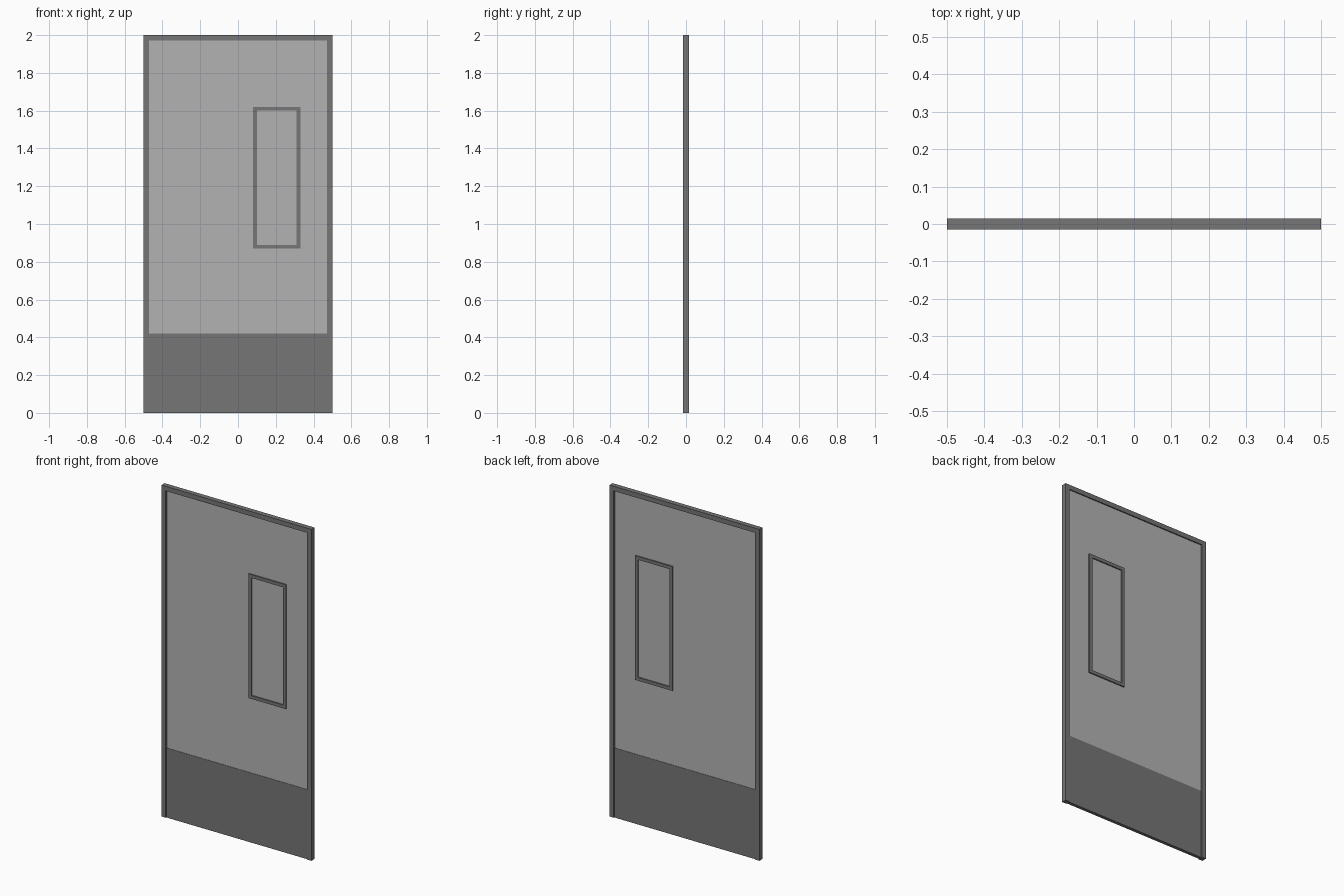
import bpy

if "Cube" in bpy.data.objects:
    bpy.data.objects.remove(bpy.data.objects["Cube"])

def box(name, x0, x1, y0, y1, z0, z1, mat=None):
    bpy.ops.mesh.primitive_cube_add(size=1, location=((x0 + x1) / 2, (y0 + y1) / 2, (z0 + z1) / 2))
    o = bpy.context.object
    o.name = name
    o.scale = (x1 - x0, y1 - y0, z1 - z0)
    bpy.ops.object.transform_apply(location=False, rotation=False, scale=True)
    if mat:
        o.data.materials.append(mat)
    return o

def border(name, x0, x1, z0, z1, w, d, mat, bottom=True):
    """Rectangular frame of width w and half depth d, as one mesh."""
    inner = [(x0 + w, z0 + (w if bottom else 0)), (x1 - w, z0 + (w if bottom else 0)),
             (x1 - w, z1 - w), (x0 + w, z1 - w)]
    outer = [(x0, z0), (x1, z0), (x1, z1), (x0, z1)]
    v = [(x, y, z) for y in (-d, d) for x, z in outer + inner]
    f = []
    for i in range(4):
        j = (i + 1) % 4
        if i == 0 and not bottom:
            continue
        f += [(i, j, j + 4, i + 4), (i + 8, i + 12, j + 12, j + 8),
              (i, i + 8, j + 8, j), (i + 4, j + 4, j + 12, i + 12)]
    if not bottom:
        f += [(0, 4, 12, 8), (1, 9, 13, 5)]
    m = bpy.data.meshes.new(name)
    m.from_pydata(v, [], f)
    m.materials.append(mat)
    o = bpy.data.objects.new(name, m)
    bpy.context.collection.objects.link(o)
    return o

def grey(name, v):
    m = bpy.data.materials.new(name)
    m.diffuse_color = (v, v, v, 1)
    m.use_nodes = True
    m.node_tree.nodes["Principled BSDF"].inputs["Base Color"].default_value = m.diffuse_color
    return m

dark = grey("dark_trim", 0.18)
light = grey("light_panel", 0.45)

# Door leaf, split into upper panel and lower kick plate
box("door_panel", -0.47, 0.47, -0.008, 0.008, 0.42, 1.972, light)
box("kick_plate", -0.47, 0.47, -0.01, 0.01, 0.0, 0.42, dark)

# Outer edge trim and window surround
border("edge_frame", -0.5, 0.5, 0, 2, 0.028, 0.015, dark, bottom=False)
border("window_frame", 0.08, 0.33, 0.87, 1.62, 0.02, 0.015, dark)
